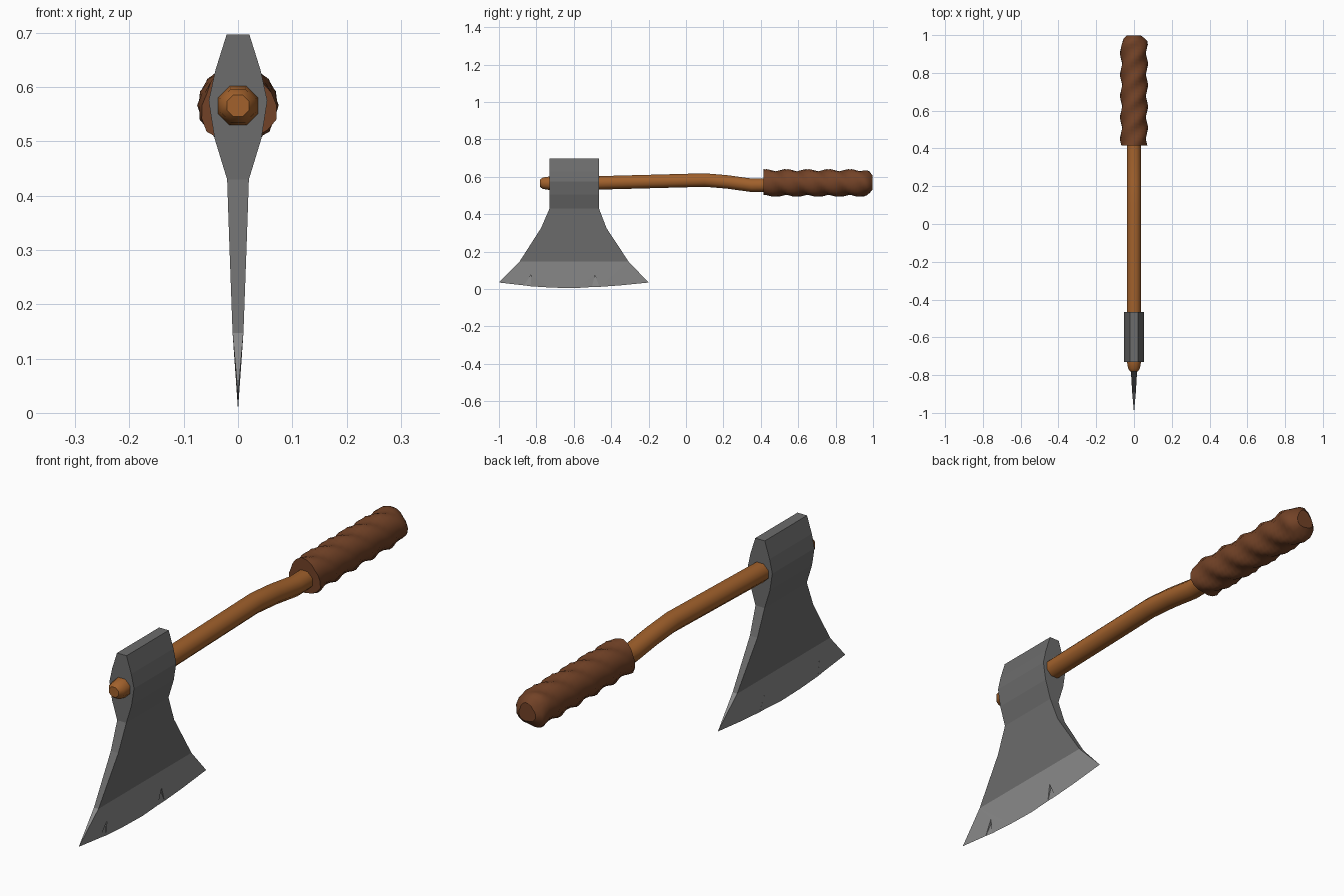
import bpy, bmesh, math

if "Cube" in bpy.data.objects:
    bpy.data.objects.remove(bpy.data.objects["Cube"])


def material(name, rgb):
    m = bpy.data.materials.new(name)
    m.diffuse_color = (*rgb, 1)
    m.use_nodes = True
    m.node_tree.nodes["Principled BSDF"].inputs["Base Color"].default_value = m.diffuse_color
    return m


def finish(bm, name, mats, angle=None):
    bmesh.ops.remove_doubles(bm, verts=bm.verts, dist=1e-5)
    bmesh.ops.recalc_face_normals(bm, faces=bm.faces)
    me = bpy.data.meshes.new(name)
    bm.to_mesh(me)
    bm.free()
    ob = bpy.data.objects.new(name, me)
    bpy.context.collection.objects.link(ob)
    for m in mats:
        me.materials.append(m)
    if angle:
        bpy.ops.object.select_all(action='DESELECT')
        ob.select_set(True)
        bpy.context.view_layer.objects.active = ob
        bpy.ops.object.shade_smooth_by_angle(angle=math.radians(angle))
    return ob


def loft(bm, rings):
    """Skin closed rings of points and cap both ends."""
    rows = [[bm.verts.new(p) for p in r] for r in rings]
    n = len(rows[0])
    for a, b in zip(rows, rows[1:]):
        for i in range(n):
            j = (i + 1) % n
            bm.faces.new((a[i], a[j], b[j], b[i]))
    bm.faces.new(rows[0])
    bm.faces.new(rows[-1])


steel = material("steel", (0.15, 0.15, 0.15))
edge_steel = material("edge_steel", (0.26, 0.26, 0.26))
wood = material("wood", (0.36, 0.12, 0.025))
leather = material("leather", (0.17, 0.055, 0.02))

# Axe head: rows of (z, half thickness, front y, back y)
rows = [(0.697, 0.021, -0.73, -0.465), (0.63, 0.042, -0.73, -0.465),
        (0.575, 0.054, -0.73, -0.465), (0.505, 0.043, -0.73, -0.465),
        (0.43, 0.02, -0.73, -0.465), (0.326, 0.0165, -0.775, -0.425),
        (0.147, 0.01, -0.89, -0.307)]
bm = bmesh.new()
loft(bm, [[(-w, a, z), (w, a, z), (w, b, z), (-w, b, z)] for z, w, a, b in rows])
bm.faces.ensure_lookup_table()
bm.faces.remove(bm.faces[-1])

# Sharpened edge with two nicks: (y, z, half thickness)
edge = [(-1, 0.035, 0), (-0.866, 0.02, 0), (-0.83, 0.075, 0.005), (-0.829, 0.015, 0),
        (-0.72, 0.008, 0), (-0.6, 0.005, 0), (-0.503, 0.011, 0), (-0.487, 0.075, 0.005),
        (-0.462, 0.012, 0), (-0.35, 0.02, 0), (-0.2, 0.035, 0)]
z, w, a, b = rows[-1]
outline = [(a, z, w)] + edge + [(b, z, w)]
sides = [[bm.verts.new((s * t, y, h)) for y, h, t in outline] for s in (-1, 1)]
bevels = []
for side in sides:
    f = bm.faces.new(side)
    f.material_index = 1
    bevels.append(f)
left, right = sides
for i in range(len(outline) - 1):
    if outline[i][2] or outline[i + 1][2]:
        bm.faces.new((left[i], left[i + 1], right[i + 1], right[i])).material_index = 1
bmesh.ops.triangulate(bm, faces=bevels)
finish(bm, "axe_head", [steel, edge_steel])

# Bent wooden handle: (y, centre z, scale)
path = [(-0.78, 0.566, 0.55), (-0.765, 0.566, 0.85), (-0.73, 0.566, 1), (-0.46, 0.568, 1),
        (0.1, 0.583, 1), (0.22, 0.573, 1), (0.35, 0.555, 1), (0.5, 0.558, 1)]
bm = bmesh.new()
loft(bm, [[(0.040 * s * math.cos(t), y, z + 0.039 * s * math.sin(t))
           for t in [math.pi * (k + 0.5) / 4 for k in range(8)]] for y, z, s in path])
finish(bm, "handle", [wood], 50)

# Leather grip: spiral ridges, flat front end and rounded butt
N, R, Y0, Y1 = 18, 36, 0.415, 0.998
rings = []
for i in range(R + 1):
    y = Y0 + (Y1 - Y0) * i / R
    u = max(0, (y - 0.95) / (Y1 - 0.95))
    taper = math.sqrt(1 - 0.72 * u * u)
    ring = []
    for k in range(N):
        t = 2 * math.pi * k / N
        p = (y / 0.113 + 3 * t / (2 * math.pi)) % 1
        r = (0.061 + 0.015 * (1 - abs(2 * p - 1))) * taper
        ring.append((r * math.cos(t), y, 0.567 + r * math.sin(t)))
    rings.append(ring)
bm = bmesh.new()
loft(bm, rings)
finish(bm, "grip_wrap", [leather], 35)
